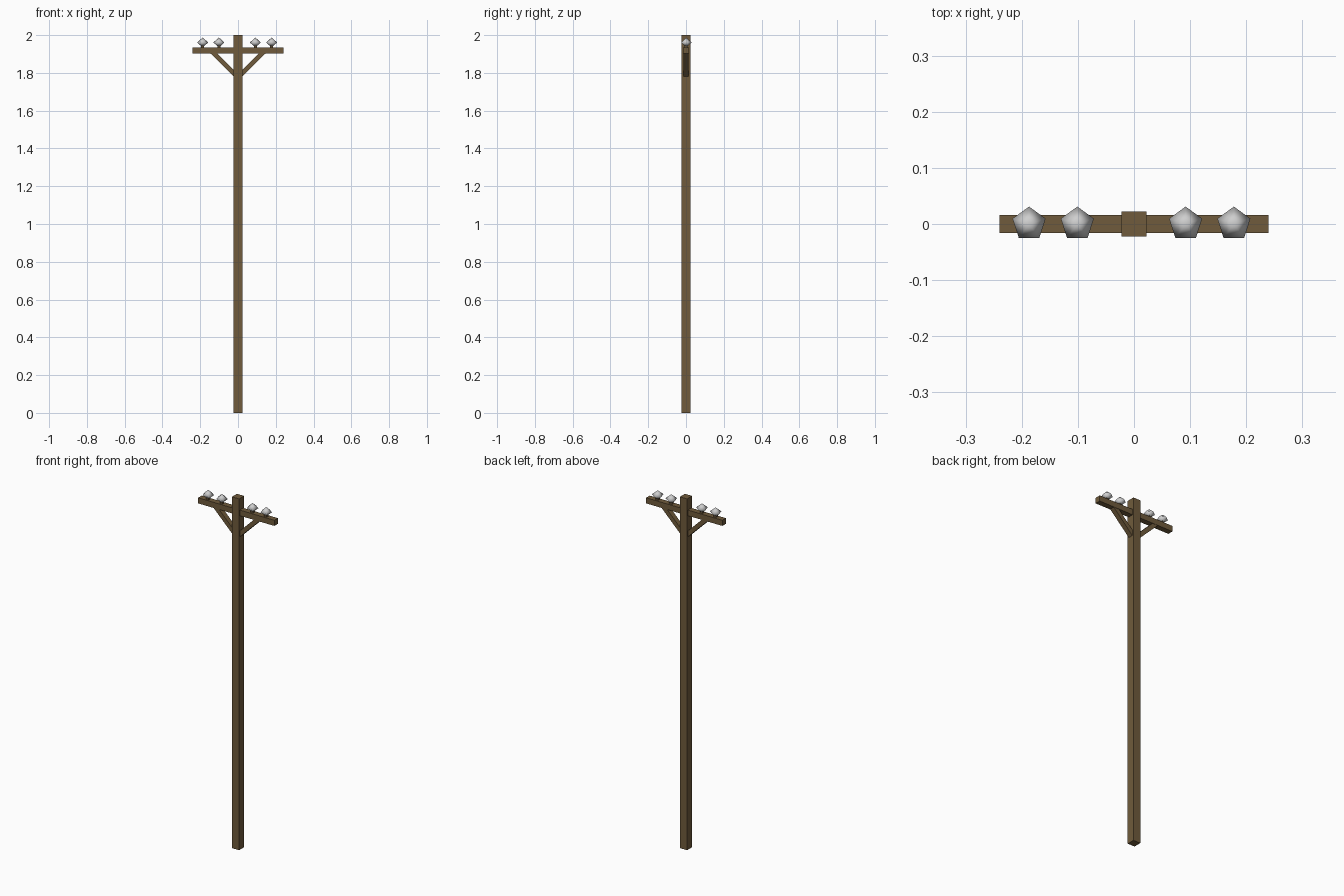
import bpy, bmesh, math
from mathutils import Matrix

if "Cube" in bpy.data.objects:
    bpy.data.objects.remove(bpy.data.objects["Cube"])

def material(name, rgb):
    m = bpy.data.materials.new(name)
    m.diffuse_color = (*rgb, 1)
    m.use_nodes = True
    m.node_tree.nodes["Principled BSDF"].inputs["Base Color"].default_value = m.diffuse_color
    return m

WOOD = material("brown_wood", (0.162, 0.105, 0.045))
CERAMIC = material("pale_grey_ceramic", (0.62, 0.62, 0.62))

def finish(name, bm, mat, smooth=False):
    bmesh.ops.recalc_face_normals(bm, faces=bm.faces)
    me = bpy.data.meshes.new(name)
    bm.to_mesh(me)
    bm.free()
    me.materials.append(mat)
    for p in me.polygons:
        p.use_smooth = smooth
    ob = bpy.data.objects.new(name, me)
    bpy.context.collection.objects.link(ob)
    return ob

def box(name, size, centre, mat):
    bm = bmesh.new()
    bmesh.ops.create_cube(bm, size=1, matrix=Matrix.Translation(centre) @ Matrix.Diagonal((*size, 1)))
    return finish(name, bm, mat)

def brace(name, side):
    # slanted strut: side profile pushed through its depth
    profile = [(0.018, 1.777), (0.147, 1.904), (0.112, 1.904), (0.018, 1.811)]
    bm = bmesh.new()
    face = bm.faces.new([bm.verts.new((side * x, -0.014, z)) for x, z in profile])
    ext = bmesh.ops.extrude_face_region(bm, geom=[face])["geom"]
    bmesh.ops.translate(bm, vec=(0, 0.028, 0), verts=[v for v in ext if isinstance(v, bmesh.types.BMVert)])
    return finish(name, bm, WOOD)

def insulator(name, x):
    # five-sided smooth double cone, one corner towards +y
    bm = bmesh.new()
    spin = Matrix.Rotation(math.pi / 2, 4, 'Z')
    ring = [bm.verts.new(spin @ Matrix.Rotation(i * math.tau / 5, 4, 'Z').to_3x3().col[0].to_3d() * 0.031)
            for i in range(5)]
    tips = [bm.verts.new((0, 0, h)) for h in (0.026, -0.026)]
    for i in range(5):
        for t in tips:
            bm.faces.new((ring[i], ring[(i + 1) % 5], t))
    bmesh.ops.translate(bm, vec=(x, 0, 1.961), verts=bm.verts)
    return finish(name, bm, CERAMIC, True)

# pole and crossarm
box("pole", (0.045, 0.045, 2.0), (0, 0, 1.0), WOOD)
box("crossarm", (0.48, 0.032, 0.032), (0, 0, 1.918), WOOD)

# diagonal braces
for label, side in (("left", -1), ("right", 1)):
    brace(f"{label}_brace", side)

# insulators on short pegs
for i, x in enumerate((-0.187, -0.101, 0.092, 0.178), 1):
    box(f"insulator_peg_{i}", (0.016, 0.016, 0.022), (x, 0, 1.941), WOOD)
    insulator(f"insulator_{i}", x)
